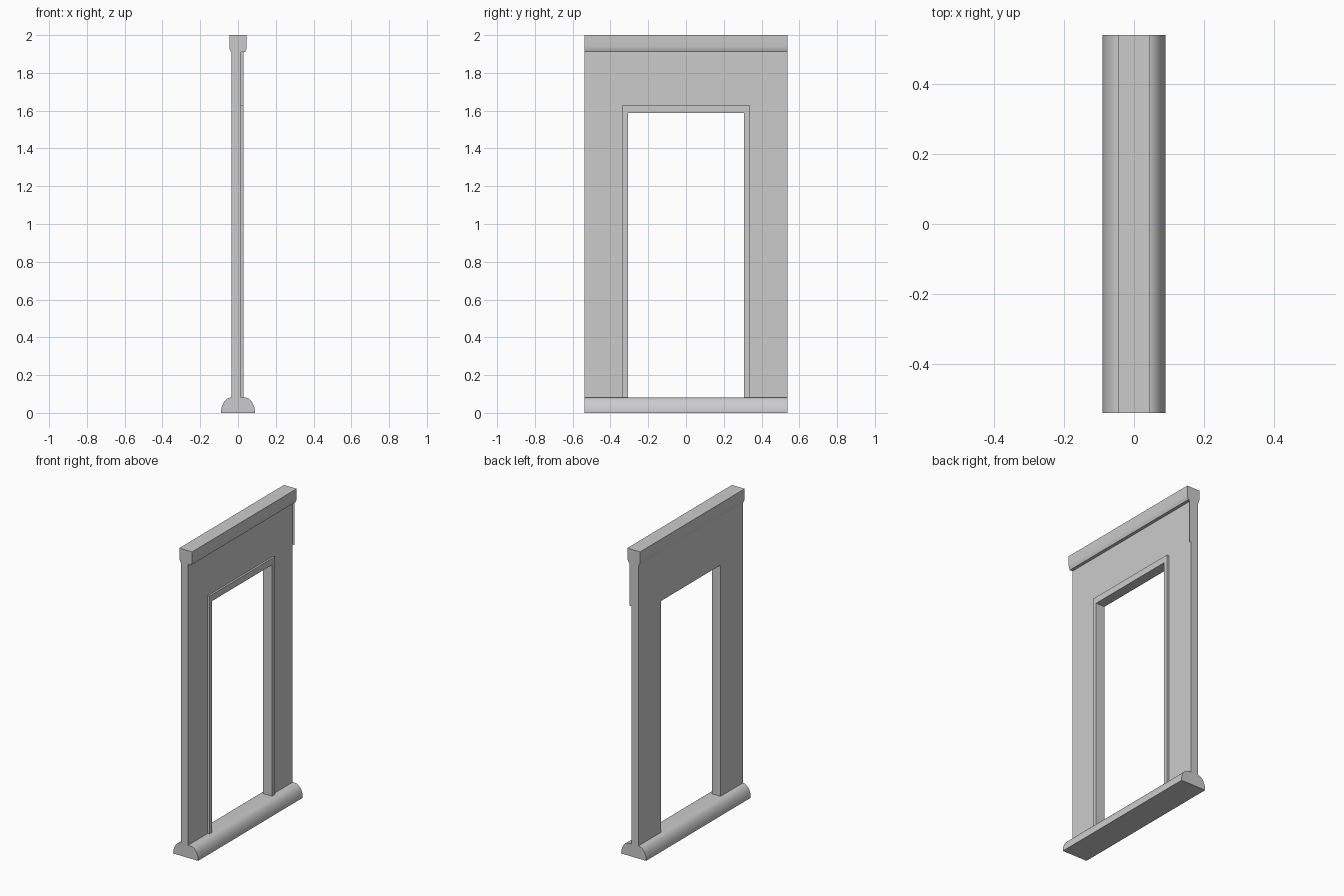
import bpy, bmesh, math

cube = bpy.data.objects.get("Cube")
if cube:
    bpy.data.objects.remove(cube, do_unlink=True)

stone = bpy.data.materials.new("grey_stone")
stone.use_nodes = True
GREY = (0.6, 0.6, 0.6, 1)
stone.diffuse_color = GREY
stone.node_tree.nodes["Principled BSDF"].inputs["Base Color"].default_value = GREY

HALF = 0.538          # half length along y
BACK, FACE, TRIM = -0.034, 0.017, 0.03
BASE_TOP, CAP_BOTTOM = 0.082, 1.91


def prism(name, outline, axis, start, end, smooth=False):
    """Extrude a closed outline along x (points are y, z) or y (points are x, z)."""
    bm = bmesh.new()
    place = (lambda a, b: (start, a, b)) if axis == "x" else (lambda a, b: (a, start, b))
    face = bm.faces.new([bm.verts.new(place(a, b)) for a, b in outline])
    new = bmesh.ops.extrude_face_region(bm, geom=[face])["geom"]
    move = (end - start, 0, 0) if axis == "x" else (0, end - start, 0)
    bmesh.ops.translate(bm, vec=move, verts=[v for v in new if isinstance(v, bmesh.types.BMVert)])
    bmesh.ops.recalc_face_normals(bm, faces=bm.faces)
    mesh = bpy.data.meshes.new(name)
    bm.to_mesh(mesh)
    bm.free()
    mesh.materials.append(stone)
    obj = bpy.data.objects.new(name, mesh)
    bpy.context.collection.objects.link(obj)
    if smooth:
        bpy.ops.object.select_all(action="DESELECT")
        obj.select_set(True)
        bpy.context.view_layer.objects.active = obj
        bpy.ops.object.shade_smooth_by_angle(angle=math.radians(30))
    return obj


def arch(outer, outer_top, inner, inner_top):
    """Outline of two legs joined by a lintel."""
    z = BASE_TOP
    return [(-outer, z), (-outer, outer_top), (outer, outer_top), (outer, z),
            (inner, z), (inner, inner_top), (-inner, inner_top), (-inner, z)]


def mirrored(half):
    """Complete a right-hand profile with its mirror image."""
    return half + [(-x, z) for x, z in reversed(half)]


# Wall with the doorway, and the raised trim around the opening on one side
prism("wall", arch(HALF, CAP_BOTTOM, 0.308, 1.588), "x", BACK, FACE)
prism("door_trim", arch(0.336, 1.63, 0.308, 1.588), "x", FACE, TRIM)

# Thin fin at the upper end of the wall
prism("end_fin", [(FACE, 1.63), (TRIM, 1.63), (TRIM, CAP_BOTTOM), (FACE, CAP_BOTTOM)],
      "y", HALF - 0.002, HALF)

# Rounded sill along the floor
steps = 10
arc = [(0.035 + 0.055 * math.cos(t), BASE_TOP * math.sin(t))
       for t in (math.pi / 2 * i / steps for i in range(steps + 1))]
prism("base_sill", mirrored(arc), "y", -HALF, HALF, smooth=True)

# Cap rail with rounded lower edges
cap = [(0.046, 2.0), (0.046, 1.94), (0.044, 1.925), (0.037, CAP_BOTTOM)]
prism("cap_rail", mirrored(cap), "y", -HALF, HALF, smooth=True)
